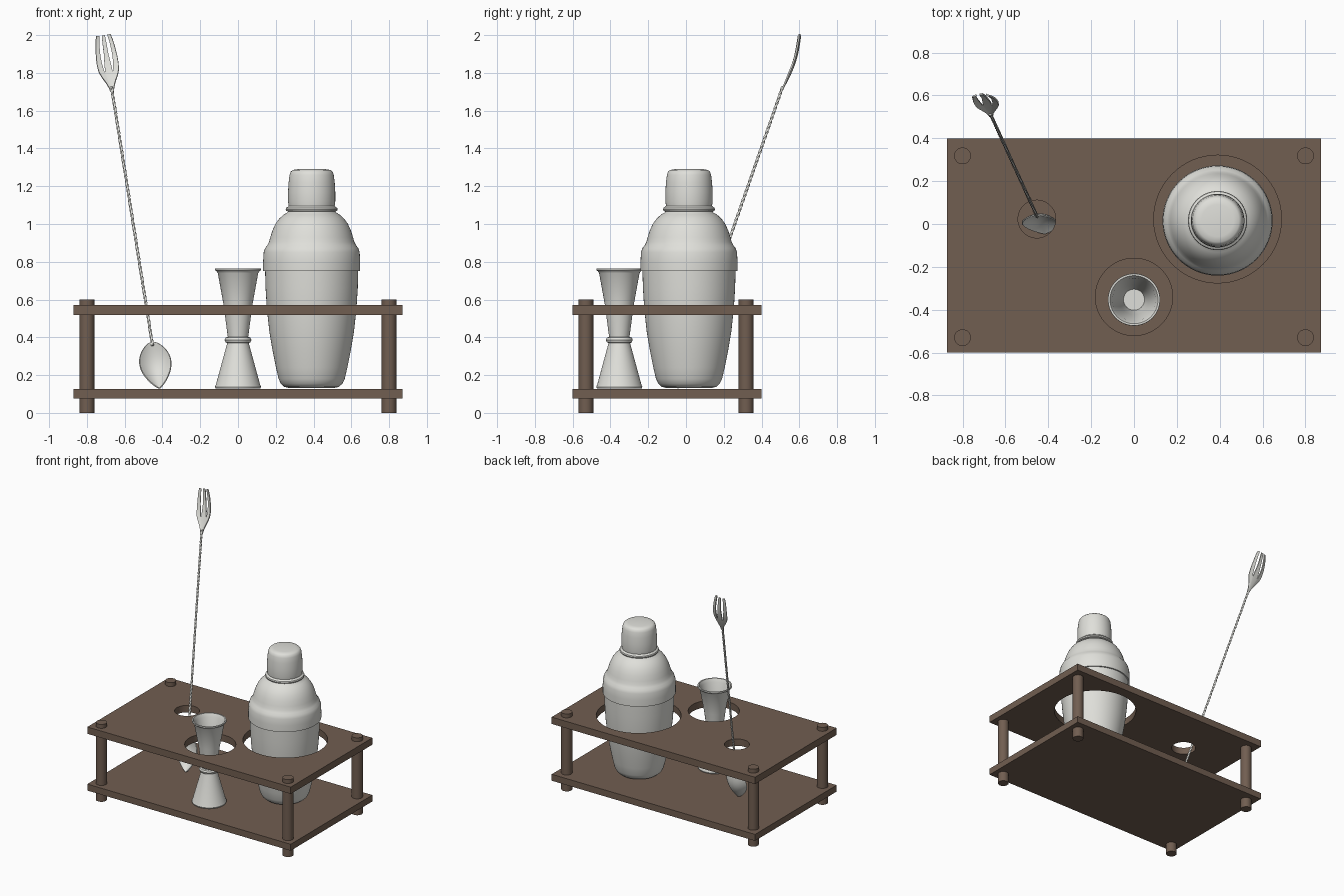
import bpy, bmesh, math
from mathutils import Vector

if "Cube" in bpy.data.objects:
    bpy.data.objects.remove(bpy.data.objects["Cube"])


def material(name, rgb):
    m = bpy.data.materials.new(name)
    m.diffuse_color = (*rgb, 1)
    m.use_nodes = True
    m.node_tree.nodes["Principled BSDF"].inputs["Base Color"].default_value = m.diffuse_color
    return m


WOOD = material("brown_wood", (0.165, 0.112, 0.082))
STEEL = material("brushed_steel", (0.74, 0.74, 0.70))


def finish(ob, mat, angle=35):
    ob.data.materials.append(mat)
    bpy.ops.object.select_all(action='DESELECT')
    ob.select_set(True)
    bpy.context.view_layer.objects.active = ob
    bpy.ops.object.shade_smooth_by_angle(angle=math.radians(angle))
    return ob


def from_bmesh(name, bm):
    me = bpy.data.meshes.new(name)
    bmesh.ops.recalc_face_normals(bm, faces=bm.faces)
    bm.to_mesh(me)
    bm.free()
    ob = bpy.data.objects.new(name, me)
    bpy.context.collection.objects.link(ob)
    return ob


def box(name, x, y0, y1, z0, z1):
    bpy.ops.mesh.primitive_cube_add(size=1, location=(0, (y0 + y1) / 2, (z0 + z1) / 2))
    ob = bpy.context.object
    ob.name = name
    ob.scale = (2 * x, y1 - y0, z1 - z0)
    bpy.ops.object.transform_apply(location=True, scale=True)
    return ob


def cylinder(name, x, y, r, z0, z1, n=32):
    bpy.ops.mesh.primitive_cylinder_add(vertices=n, radius=r, depth=z1 - z0,
                                        location=(x, y, (z0 + z1) / 2))
    bpy.context.object.name = name
    return bpy.context.object


def lathe(name, x, y, profile, n=64):
    """Revolve (radius, z) points; radius 0 closes the ends."""
    bm = bmesh.new()
    vs = [bm.verts.new((x + r, y, z)) for r, z in profile]
    es = [bm.edges.new(p) for p in zip(vs, vs[1:])]
    bmesh.ops.spin(bm, geom=vs + es, cent=(x, y, 0), axis=(0, 0, 1),
                   angle=2 * math.pi, steps=n, use_duplicate=False)
    bmesh.ops.remove_doubles(bm, verts=bm.verts, dist=1e-5)
    return finish(from_bmesh(name, bm), STEEL)


# Wooden rack: two shelves and four posts
finish(box("bottom_shelf", 0.872, -0.6, 0.4, 0.077, 0.127), WOOD)
top = box("top_shelf", 0.872, -0.6, 0.4, 0.517, 0.57)
for x, y, r in ((0.39, 0.023, 0.298), (0, -0.34, 0.18), (-0.453, 0.023, 0.088)):
    cutter = cylinder("hole_cutter", x, y, r, 0.4, 0.7, 64)
    mod = top.modifiers.new("hole", 'BOOLEAN')
    mod.operation, mod.solver, mod.object = 'DIFFERENCE', 'EXACT', cutter
    bpy.context.view_layer.objects.active = top
    bpy.ops.object.modifier_apply(modifier="hole")
    bpy.data.objects.remove(cutter)
finish(top, WOOD)
for sx in (-1, 1):
    for y in (-0.53, 0.318):
        finish(cylinder("post", sx * 0.8, y, 0.039, 0, 0.6), WOOD)

# Shaker: tapered tumbler, shouldered strainer, cap
SX, SY = 0.39, 0.016
lathe("shaker_body", SX, SY, [
    (0, 0.132), (0.12, 0.132), (0.145, 0.138), (0.163, 0.155), (0.175, 0.18), (0.189, 0.24),
    (0.207, 0.33), (0.224, 0.43), (0.237, 0.55), (0.244, 0.66), (0.247, 0.77), (0, 0.77)])
lathe("shaker_shoulder", SX, SY, [
    (0.24, 0.752), (0.257, 0.752), (0.257, 0.80), (0.254, 0.85), (0.247, 0.872), (0.235, 0.887),
    (0.226, 0.905), (0.219, 0.93), (0.208, 0.965), (0.192, 1.0), (0.172, 1.028), (0.148, 1.05),
    (0.13, 1.06), (0.122, 1.07), (0.122, 1.1), (0, 1.1)])
lathe("shaker_cap", SX, SY, [
    (0, 1.066), (0.125, 1.066), (0.135, 1.07), (0.138, 1.078), (0.135, 1.086), (0.127, 1.09),
    (0.122, 1.096), (0.125, 1.12), (0.125, 1.17), (0.122, 1.22), (0.117, 1.26), (0.111, 1.277),
    (0.1, 1.286), (0.075, 1.29), (0, 1.292)])

# Jigger: two cups back to back with a ring at the waist
lathe("jigger", 0, -0.353, [
    (0, 0.36), (0.046, 0.36), (0.108, 0.13), (0.119, 0.13), (0.122, 0.138), (0.117, 0.15),
    (0.057, 0.37), (0.066, 0.373), (0.071, 0.386), (0.066, 0.399), (0.054, 0.402),
    (0.076, 0.57), (0.107, 0.74), (0.114, 0.75), (0.122, 0.756), (0.121, 0.765),
    (0.112, 0.765), (0.1, 0.74), (0.07, 0.57), (0.049, 0.42), (0, 0.42)])

# Bar spoon frame: d along the handle, e sideways, n towards the back
BASE = Vector((-0.455, 0.04, 0.375))
d = Vector((-0.159, 0.349, 1)).normalized()
e = (Vector((1, 0, 0)) - d * d.x).normalized()
n = d.cross(e)
if n.y < 0:
    n = -n


def at(s, v, w):
    return BASE + d * s + e * v + n * w


def interp(table, s):
    for (a, p), (b, q) in zip(table, table[1:]):
        if s <= b:
            return p + (q - p) * (s - a) / (b - a)
    return table[-1][1]


def sheet(name, rows, thick, skip=lambda i, j: False):
    bm = bmesh.new()
    g = [[bm.verts.new(p) for p in row] for row in rows]
    for i in range(len(g) - 1):
        for j in range(len(g[0]) - 1):
            if not skip(i, j):
                bm.faces.new((g[i][j], g[i + 1][j], g[i + 1][j + 1], g[i][j + 1]))
    bmesh.ops.delete(bm, geom=[v for v in bm.verts if not v.link_faces], context='VERTS')
    ob = from_bmesh(name, bm)
    mod = ob.modifiers.new("thickness", 'SOLIDIFY')
    mod.thickness, mod.offset = thick, 0
    bpy.context.view_layer.objects.active = ob
    bpy.ops.object.modifier_apply(modifier="thickness")
    return finish(ob, STEEL, 50)


# Twisted handle
bm = bmesh.new()
rings = []
STEPS = 240
for i in range(STEPS + 1):
    s, a = -0.02 + 1.47 * i / STEPS, i * 0.35
    rings.append([bm.verts.new(at(s, 0.0085 * math.cos(a + k * math.pi / 2),
                                  0.0085 * math.sin(a + k * math.pi / 2))) for k in range(4)])
for p, q in zip(rings, rings[1:]):
    for k in range(4):
        bm.faces.new((p[k], p[(k + 1) % 4], q[(k + 1) % 4], q[k]))
bm.faces.new(rings[0])
bm.faces.new(rings[-1])
finish(from_bmesh("spoon_handle", bm), STEEL)

# Egg-shaped bowl, hollow side to the front
rows = []
for i in range(25):
    t = (1 - math.cos(math.pi * i / 24)) / 2
    half = 0.008 * (1 - t) + 0.079 * math.sin(math.pi * t ** 0.88) ** 0.75 if 0 < i < 24 else 0.008 * (1 - t) + 0.001
    depth = 0.042 * math.sin(math.pi * t)
    rows.append([at(-0.262 * t, half * c, depth * (1 - c * c)) for c in [j / 8 - 1 for j in range(17)]])
sheet("spoon_bowl", rows, 0.006)

# Three-tined fork end, slightly cupped and curved
WIDTH = [(1.42, 0.009), (1.45, 0.015), (1.48, 0.027), (1.51, 0.042), (1.54, 0.053),
         (1.58, 0.057), (1.62, 0.056), (1.67, 0.051), (1.71, 0.045), (1.738, 0.037)]
S0, S1, M = 1.42, 1.738, 24
rows = []
for i in range(M + 1):
    s = S0 + (S1 - S0) * i / M
    h = interp(WIDTH, s)
    gap = min(1, max(0, (s - 1.535) / 0.1))      # slots widen towards the tips
    a, b = 0.38 - 0.16 * gap, 0.46 + 0.14 * gap
    bend = 0.02 * math.sin(math.pi * i / M)
    rows.append([at(s, h * c, bend - 0.01 * c * c * min(1, i / 8)) for c in (-1, -b, -a, a, b, 1)])
sheet("fork_end", rows, 0.008, lambda i, j: j in (1, 3) and i >= 9)
